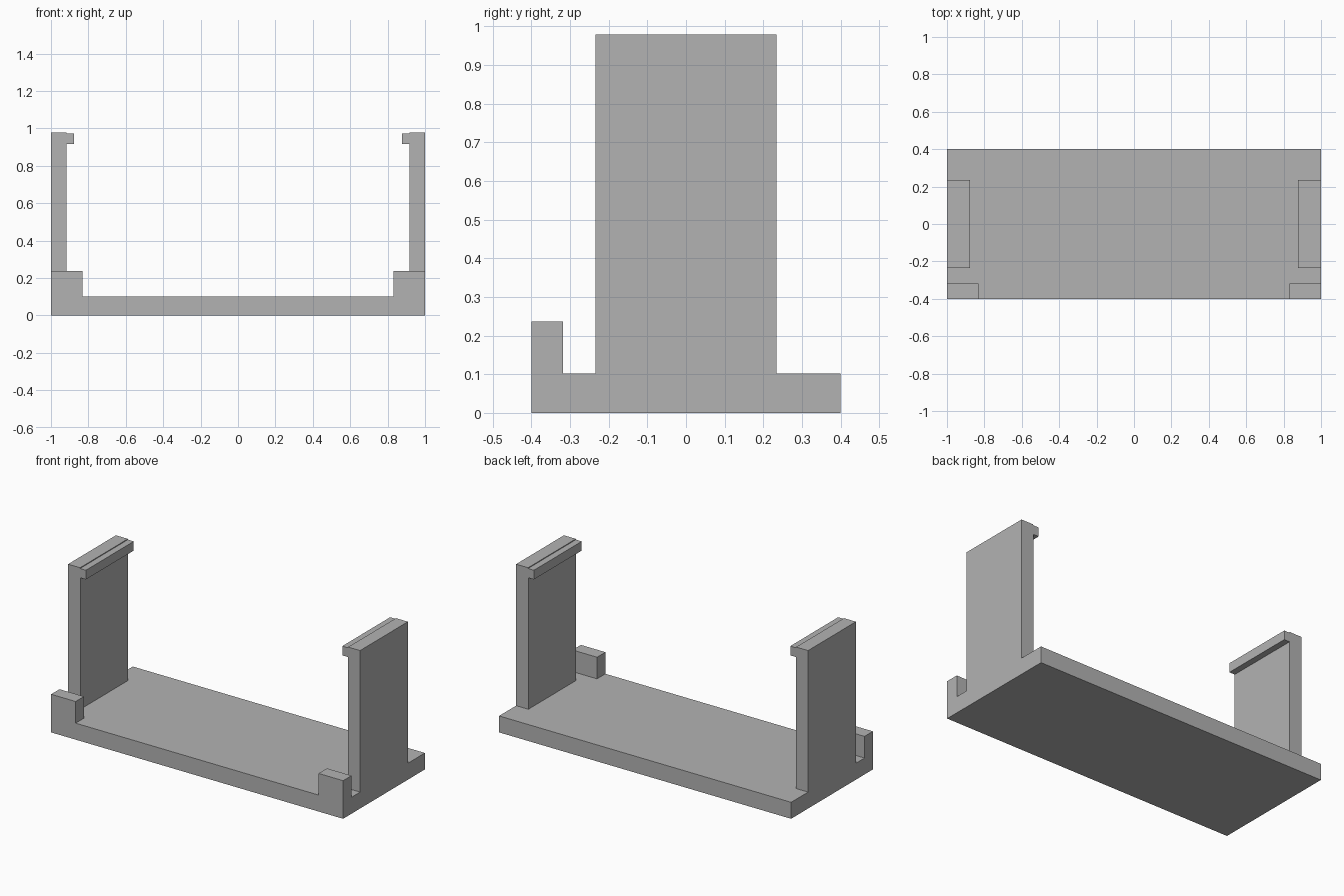
import bpy
import bmesh

cube = bpy.data.objects.get("Cube")
if cube:
    bpy.data.objects.remove(cube, do_unlink=True)

# Single grey material
GREY = (0.45, 0.45, 0.45, 1)
grey = bpy.data.materials.new("plain grey")
grey.use_nodes = True
grey.diffuse_color = GREY
grey.node_tree.nodes["Principled BSDF"].inputs["Base Color"].default_value = GREY


def extrude_profile(name, profile, y0, y1):
    """Extrude an x-z outline from y0 to y1."""
    bm = bmesh.new()
    face = bm.faces.new([bm.verts.new((x, y0, z)) for x, z in profile])
    result = bmesh.ops.extrude_face_region(bm, geom=[face])
    verts = [v for v in result["geom"] if isinstance(v, bmesh.types.BMVert)]
    bmesh.ops.translate(bm, verts=verts, vec=(0, y1 - y0, 0))
    bmesh.ops.recalc_face_normals(bm, faces=bm.faces)
    mesh = bpy.data.meshes.new(name)
    bm.to_mesh(mesh)
    bm.free()
    mesh.materials.append(grey)
    obj = bpy.data.objects.new(name, mesh)
    bpy.context.collection.objects.link(obj)
    return obj


BASE_TOP = 0.102
FRONT, BACK = -0.4, 0.4
STOP_X, STOP_TOP = 0.832, 0.236

# Base plate behind the front strip
extrude_profile("base_plate",
                [(-1, 0), (1, 0), (1, BASE_TOP), (-1, BASE_TOP)], -0.318, BACK)

# Front strip with a raised stop block at each corner
half = [(1, 0), (1, STOP_TOP), (STOP_X, STOP_TOP), (STOP_X, BASE_TOP)]
extrude_profile("front_strip_with_stops",
                half + [(-x, z) for x, z in reversed(half)], FRONT, -0.318)

# Upright clip arms with an inward hook, its top slightly lower than the arm
arm = [(1, BASE_TOP), (1, 0.978), (0.918, 0.978), (0.918, 0.973),
       (0.878, 0.973), (0.878, 0.916), (0.916, 0.916), (0.916, BASE_TOP)]
for side, sign in (("left", 1), ("right", -1)):
    extrude_profile(side + "_clip_arm", [(sign * x, z) for x, z in arm],
                    -0.234, 0.234)
